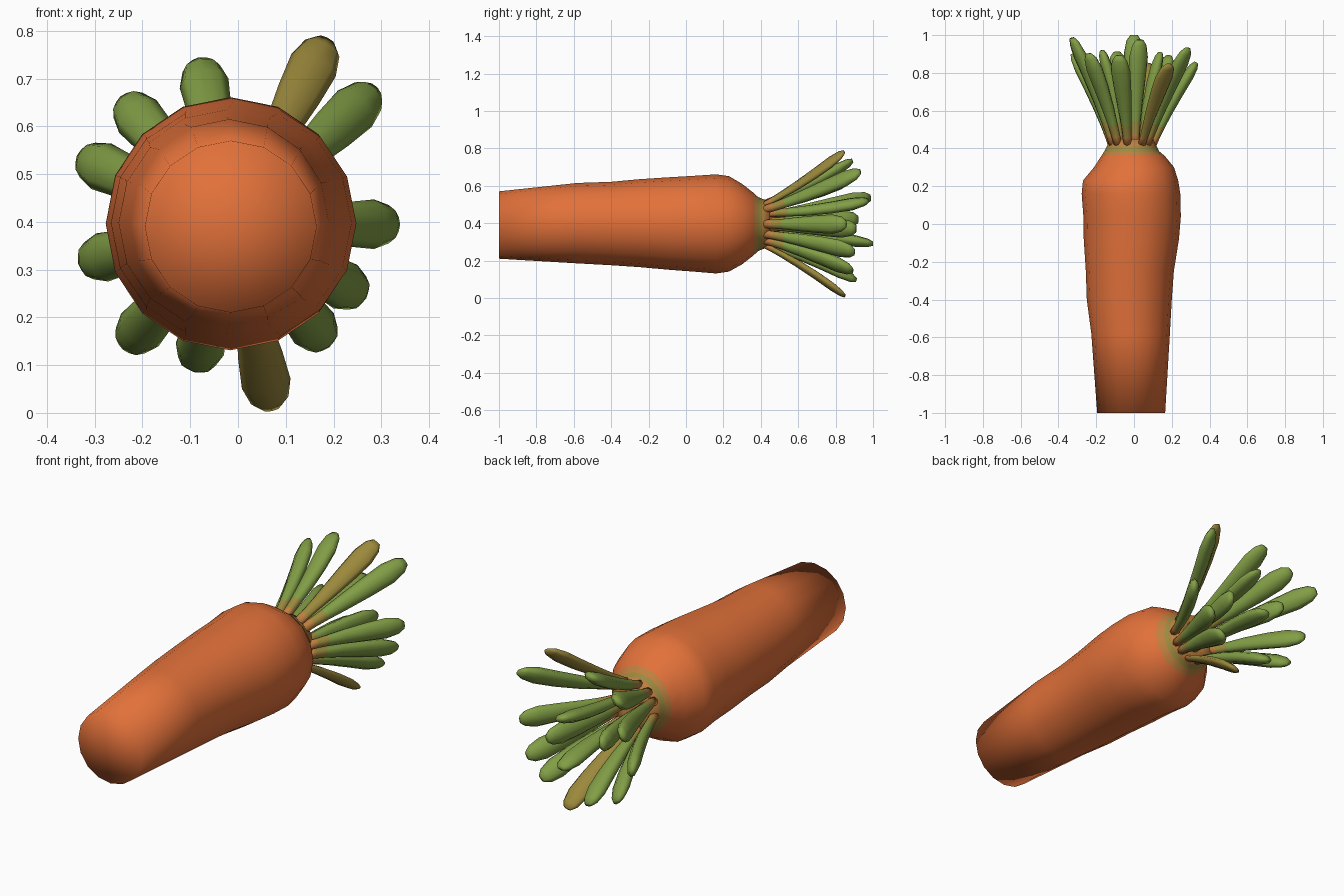
import bpy, bmesh, math
from mathutils import Vector

if "Cube" in bpy.data.objects:
    bpy.data.objects.remove(bpy.data.objects["Cube"])


def material(name, rgb):
    m = bpy.data.materials.new(name)
    m.diffuse_color = (*rgb, 1)
    m.use_nodes = True
    m.node_tree.nodes["Principled BSDF"].inputs["Base Color"].default_value = m.diffuse_color
    return m


ORANGE = material("carrot orange", (0.76, 0.165, 0.042))
AMBER = material("stem amber", (0.52, 0.215, 0.05))
OLIVE = material("stem olive", (0.33, 0.255, 0.05))
GREEN = material("leaf green", (0.22, 0.34, 0.06))
MUSTARD = material("dry leaf mustard", (0.33, 0.25, 0.045))


def loft(name, rings, mats, rule):
    """Skin a list of point rings, fan both ends, colour faces by rule(centre)."""
    bm = bmesh.new()
    loops = [[bm.verts.new(p) for p in ring] for ring in rings]
    n = len(loops[0])
    for a, b in zip(loops, loops[1:]):
        for i in range(n):
            bm.faces.new((a[i], a[(i + 1) % n], b[(i + 1) % n], b[i]))
    for loop in (loops[0], loops[-1]):
        mid = bm.verts.new(sum((v.co for v in loop), Vector()) / n)
        for i in range(n):
            bm.faces.new((loop[i], loop[(i + 1) % n], mid))
    bmesh.ops.recalc_face_normals(bm, faces=bm.faces)
    for f in bm.faces:
        f.smooth = True
        f.material_index = rule(f.calc_center_median())
    mesh = bpy.data.meshes.new(name)
    bm.to_mesh(mesh)
    bm.free()
    for m in mats:
        mesh.materials.append(m)
    ob = bpy.data.objects.new(name, mesh)
    bpy.context.collection.objects.link(ob)
    return ob


def ellipse(c, u, v, n):
    return [c + u * math.cos(2 * math.pi * i / n) + v * math.sin(2 * math.pi * i / n)
            for i in range(n)]


# Root: y, x centre, z centre, x radius, z radius
ROOT = [
    (-1.00, -0.015, 0.390, 0.180, 0.180),
    (-0.58, -0.018, 0.400, 0.208, 0.215),
    (-0.40, -0.025, 0.398, 0.225, 0.223),
    (-0.25, -0.022, 0.400, 0.233, 0.235),
    (-0.08, -0.014, 0.398, 0.252, 0.248),
    (0.04, -0.010, 0.397, 0.258, 0.256),
    (0.16, -0.016, 0.396, 0.261, 0.265),
    (0.23, -0.018, 0.396, 0.252, 0.255),
    (0.30, 0.000, 0.395, 0.212, 0.215),
    (0.36, -0.005, 0.395, 0.168, 0.168),
    (0.385, -0.012, 0.395, 0.145, 0.145),
    (0.41, -0.012, 0.395, 0.132, 0.134),
    (0.45, -0.010, 0.395, 0.115, 0.120),
    (0.44, -0.010, 0.395, 0.070, 0.070),
]
rings = [ellipse(Vector((x, y, z)), Vector((rx, 0, 0)), Vector((0, 0, rz)), 16)
         for y, x, z, rx, rz in ROOT]
loft("carrot_root", rings, [ORANGE, AMBER, OLIVE],
     lambda c: 0 if c.y < 0.37 else 2 if 0.39 < c.y < 0.40 else 1)

# Leaf section: position along leaf, half width, half thickness
LEAF = [(0, .024, .022), (.12, .024, .022), (.24, .028, .024), (.42, .037, .028),
        (.65, .047, .031), (.84, .052, .031), (.95, .040, .023), (1, .020, .011)]
AXIS = Vector((-0.012, 0.41, 0.395))


def leaf(name, tip, base_radius, mats, thin=1.0):
    tip = Vector(tip)
    out = tip - AXIS
    out.y = 0
    out.normalize()
    base = AXIS + out * base_radius
    d = tip - base
    wide = Vector((0, 1, 0)).cross(out).normalized()
    thick = d.normalized().cross(wide)
    rings = [ellipse(base + d * t - out * 0.025 * math.sin(math.pi * t) * 0.6,
                     wide * w, thick * h * thin, 8) for t, w, h in LEAF]
    loft(name, rings, mats, lambda c: 0 if c.y < 0.47 else 1 if c.y < 0.53 else 2)


# Outer green leaves around the crown
OUTER = [(-.08, .89, .735), (-.24, .90, .655), (-.328, .985, .535), (-.325, .90, .315),
         (-.235, .89, .14), (-.09, .91, .095), (.185, .89, .145), (.26, .90, .245),
         (.33, .855, .395), (.285, .93, .675)]
for i, tip in enumerate(OUTER):
    leaf(f"outer_leaf_{i + 1}", tip, 0.105, [AMBER, OLIVE, GREEN])

# Inner leaves hidden behind the root
INNER = [(0.0, 1.0, .29), (.03, .975, .52), (-.17, .92, .42), (.14, .91, .37)]
for i, tip in enumerate(INNER):
    leaf(f"inner_leaf_{i + 1}", tip, 0.06, [AMBER, OLIVE, GREEN])

# Two dry leaves, thinner
for i, tip in enumerate([(.185, .845, .78), (.07, .85, .01)]):
    leaf(f"dry_leaf_{i + 1}", tip, 0.11, [AMBER, MUSTARD, MUSTARD], 0.7)
